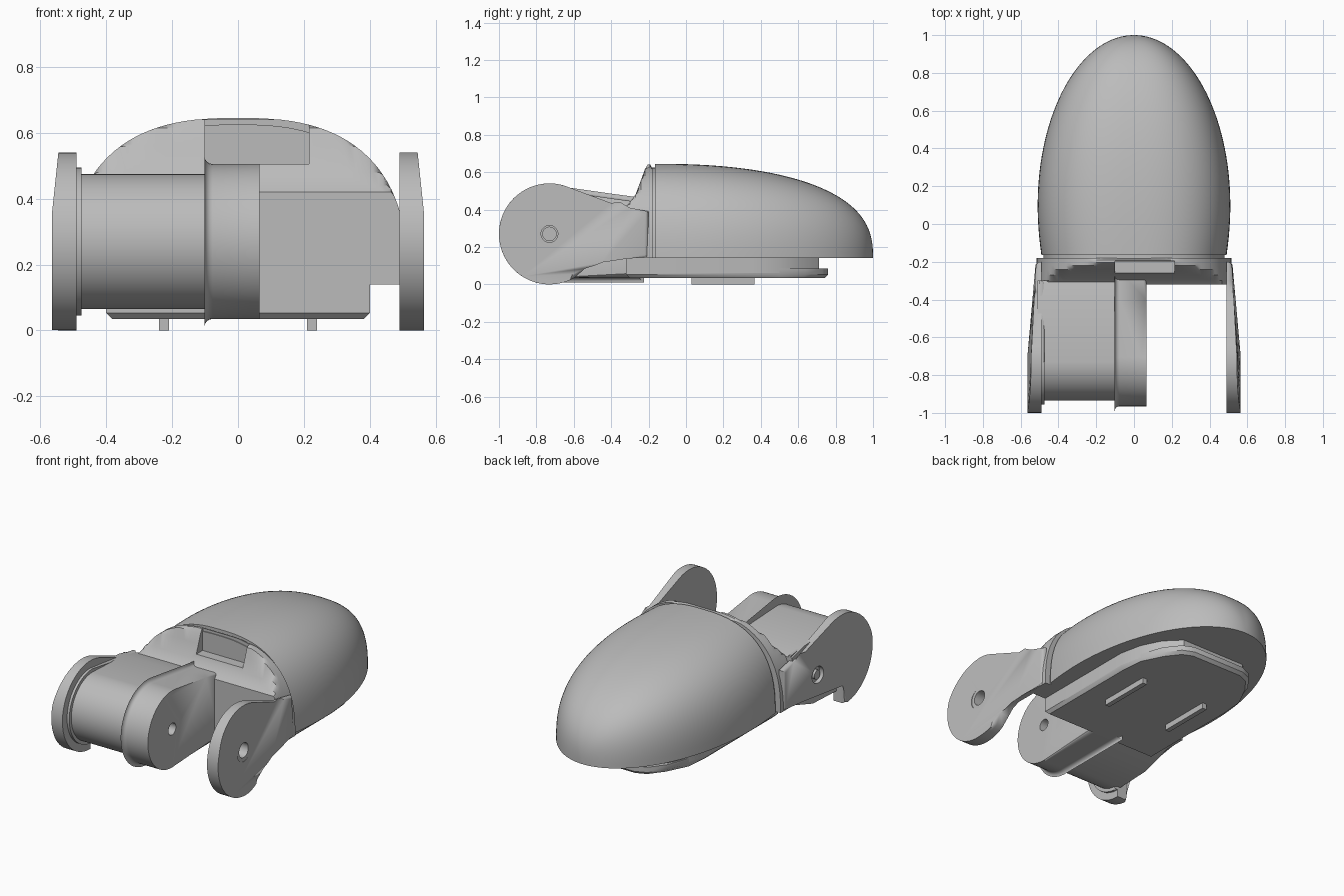
import bpy, bmesh, math
from mathutils import Matrix

cube = bpy.data.objects.get("Cube")
if cube:
    bpy.data.objects.remove(cube)

grey = bpy.data.materials.new("plain_grey")
grey.use_nodes = True
GREY = (0.5, 0.5, 0.5, 1)
grey.diffuse_color = GREY
grey.node_tree.nodes["Principled BSDF"].inputs["Base Color"].default_value = GREY

FLOOR = 0.14            # underside of the shell and frame
PIVOT = (-0.73, 0.27)   # hinge axis in y, z
ROUND = 2.6             # squareness of the shell cross-section


def finish(bm, name):
    bmesh.ops.recalc_face_normals(bm, faces=bm.faces)
    mesh = bpy.data.meshes.new(name)
    bm.to_mesh(mesh)
    bm.free()
    mesh.materials.append(grey)
    ob = bpy.data.objects.new(name, mesh)
    bpy.context.collection.objects.link(ob)
    return ob


def prism(name, outline, lo, hi, axis="x", round_hi=0, round_lo=0, segs=4):
    """Extrude an outline along x or z and round either rim."""
    bm = bmesh.new()
    place = (lambda p, d: (d, *p)) if axis == "x" else (lambda p, d: (*p, d))
    a = [bm.verts.new(place(p, lo)) for p in outline]
    b = [bm.verts.new(place(p, hi)) for p in outline]
    bm.faces.new(a)
    bm.faces.new(b)
    n = len(a)
    for i in range(n):
        j = (i + 1) % n
        bm.faces.new((a[i], a[j], b[j], b[i]))
    for ring, width in ((b, round_hi), (a, round_lo)):
        if width:
            rim = [bm.edges.get((ring[i], ring[(i + 1) % n])) for i in range(n)]
            bmesh.ops.bevel(bm, geom=rim, offset=width, segments=segs,
                            profile=0.5, affect="EDGES", clamp_overlap=True)
    return finish(bm, name)


def loft(name, stations, n=56):
    """Skin arched sections given as (y, half width, height, ceiling)."""
    bm = bmesh.new()
    rows = []
    for y, w, h, ceiling in stations:
        row = []
        for i in range(n + 1):
            c, s = math.cos(math.pi * i / n), max(0, math.sin(math.pi * i / n))
            x = math.copysign(abs(c) ** (2 / ROUND), c) * w
            z = min(FLOOR + h * s ** (2 / ROUND), ceiling)
            row.append(bm.verts.new((x, y, z)))
        rows.append(row)
    for r, q in zip(rows, rows[1:]):
        for i in range(n + 1):
            j = (i + 1) % (n + 1)
            bm.faces.new((r[i], r[j], q[j], q[i]))
    bm.faces.new(rows[0])
    bm.faces.new(rows[-1])
    return finish(bm, name)


def arc(radius, start, end, steps=40):
    pts = []
    for i in range(steps + 1):
        t = math.radians(start + (end - start) * i / steps)
        pts.append((PIVOT[0] + radius * math.cos(t), PIVOT[1] + radius * math.sin(t)))
    return pts


def rod(name, x0, x1, y, z, radius):
    bm = bmesh.new()
    spin = Matrix.Translation(((x0 + x1) / 2, y, z)) @ Matrix.Rotation(math.pi / 2, 4, "Y")
    bmesh.ops.create_cone(bm, cap_ends=True, segments=32, radius1=radius,
                          radius2=radius, depth=abs(x1 - x0), matrix=spin)
    return finish(bm, name)


def box(name, lo, hi):
    return prism(name, [(lo[0], lo[1]), (hi[0], lo[1]), (hi[0], hi[1]), (lo[0], hi[1])],
                 lo[2], hi[2], "z")


def cut(ob, cutter):
    mod = ob.modifiers.new("cut", "BOOLEAN")
    mod.operation, mod.object, mod.solver = "DIFFERENCE", cutter, "EXACT"
    bpy.context.view_layer.objects.active = ob
    bpy.ops.object.modifier_apply(modifier=mod.name)
    bpy.data.objects.remove(cutter)


# Domed shell
stations = []
for i in range(41):
    u = math.sin(math.pi / 2 * i / 40)
    y = -0.165 + 1.165 * u
    if y > 0.1:
        w = 0.51 * math.sqrt(max(0, 1 - ((y - 0.1) / 0.9) ** 2))
    else:
        w = 0.51 - 0.02 * ((0.1 - y) / 0.265) ** 2
    h = 0.505 * max(0, 1 - u ** 2.3) ** (1 / 2.6)
    stations.append((y, max(w, 0.002), max(h, 0.002), 1))
parts = [loft("shell", stations)]

# Hinge frame with its sloped front, and the neck in the seam behind it
slope = [(-0.32, 0.42), (-0.30, 0.44), (-0.27, 0.48), (-0.24, 0.56),
         (-0.22, 0.615), (-0.205, 0.64), (-0.19, 0.64), (-0.18, 0.62)]
frame = loft("frame", [(y, 0.515, 0.505, z) for y, z in slope])
cut(frame, box("pocket_cutter", (-0.1, -0.4, 0.505), (0.215, -0.195, 0.8)))
parts += [frame, loft("seam_neck", [(-0.2, 0.48, 0.485, 1), (-0.15, 0.48, 0.485, 1)])]

# Side arms, the one on the -x side notched underneath
arm_back = [(-0.2, FLOOR), (-0.2, 0.39), (-0.3, 0.41), (-0.36, 0.42), (-0.40, 0.435)]
arm_left = arc(0.27, 72, 300) + [(-0.54, 0.085), (-0.5, 0.12), (-0.45, FLOOR)] + arm_back
arm_right = arc(0.27, 72, 270) + [(PIVOT[0], FLOOR)] + arm_back
for name, outline, side in (("left_arm", arm_left, 1), ("right_arm", arm_right, -1)):
    arm = prism(name, outline, side * 0.49, side * 0.565, round_hi=0.022)
    for v in arm.data.vertices:
        if abs(v.co.x) > 0.5:
            taper = 0.045 * min(1, max(0, (v.co.y + 0.7) / 0.5))
            lean = 0.02 * max(0, v.co.z - 0.35) / 0.19
            v.co.x -= side * (taper + lean)
    if side > 0:
        cut(arm, rod("bore_cutter", 0.4, 0.7, *PIVOT, 0.045))
        cut(arm, rod("counterbore_cutter", 0.55, 0.7, *PIVOT, 0.068))
    else:
        cut(arm, rod("recess_cutter", -0.7, -0.52, -0.5, 0.26, 0.05))
        parts.append(rod("recess_pin", -0.54, -0.51, -0.5, 0.26, 0.028))
    parts.append(arm)

# Barrel and the rounded lug beside it
barrel = arc(0.205, 90, 270) + [(-0.5, 0.075), (-0.3, FLOOR), (-0.3, 0.43), (-0.42, 0.46)]
parts.append(prism("barrel", barrel, -0.51, -0.08))
collar = arc(0.225, 90, 270) + [(-0.73, FLOOR), (-0.3, FLOOR), (-0.3, 0.44)]
parts.append(prism("barrel_collar", collar, -0.5, -0.475, round_hi=0.02))
lug_shape = arc(0.235, 84, 270) + [(-0.25, 0.035), (-0.25, 0.44), (-0.4, 0.46)]
lug = prism("lug", lug_shape, -0.102, 0.065, round_hi=0.025, round_lo=0.025)
cut(lug, rod("lug_bore_cutter", -0.03, 0.2, *PIVOT, 0.036))
parts.append(lug)

# Base under the shell: inner block, sole plate and two runners
half = [(0.4, -0.32), (0.4, 0.36), (0.37, 0.5), (0.31, 0.62), (0.22, 0.71)]
block = half + [(-x, y) for x, y in reversed(half)]
parts.append(prism("base_block", block, 0.06, FLOOR + 0.01, "z"))
half = half[:3] + [(0.32, 0.64), (0.25, 0.73), (0.18, 0.76)]
sole = half + [(-x, y) for x, y in reversed(half)]
parts.append(prism("sole_plate", sole, 0.035, 0.085, "z", round_lo=0.018, segs=1))
for side, name in ((1, "left_runner"), (-1, "right_runner")):
    x = side * 0.225
    parts.append(box(name, (x - 0.015, 0.03, 0), (x + 0.015, 0.365, 0.05)))

# Smooth curved surfaces, keep hard edges
bpy.ops.object.select_all(action="DESELECT")
for ob in parts:
    ob.select_set(True)
bpy.context.view_layer.objects.active = parts[0]
bpy.ops.object.shade_smooth_by_angle(angle=math.radians(32))
